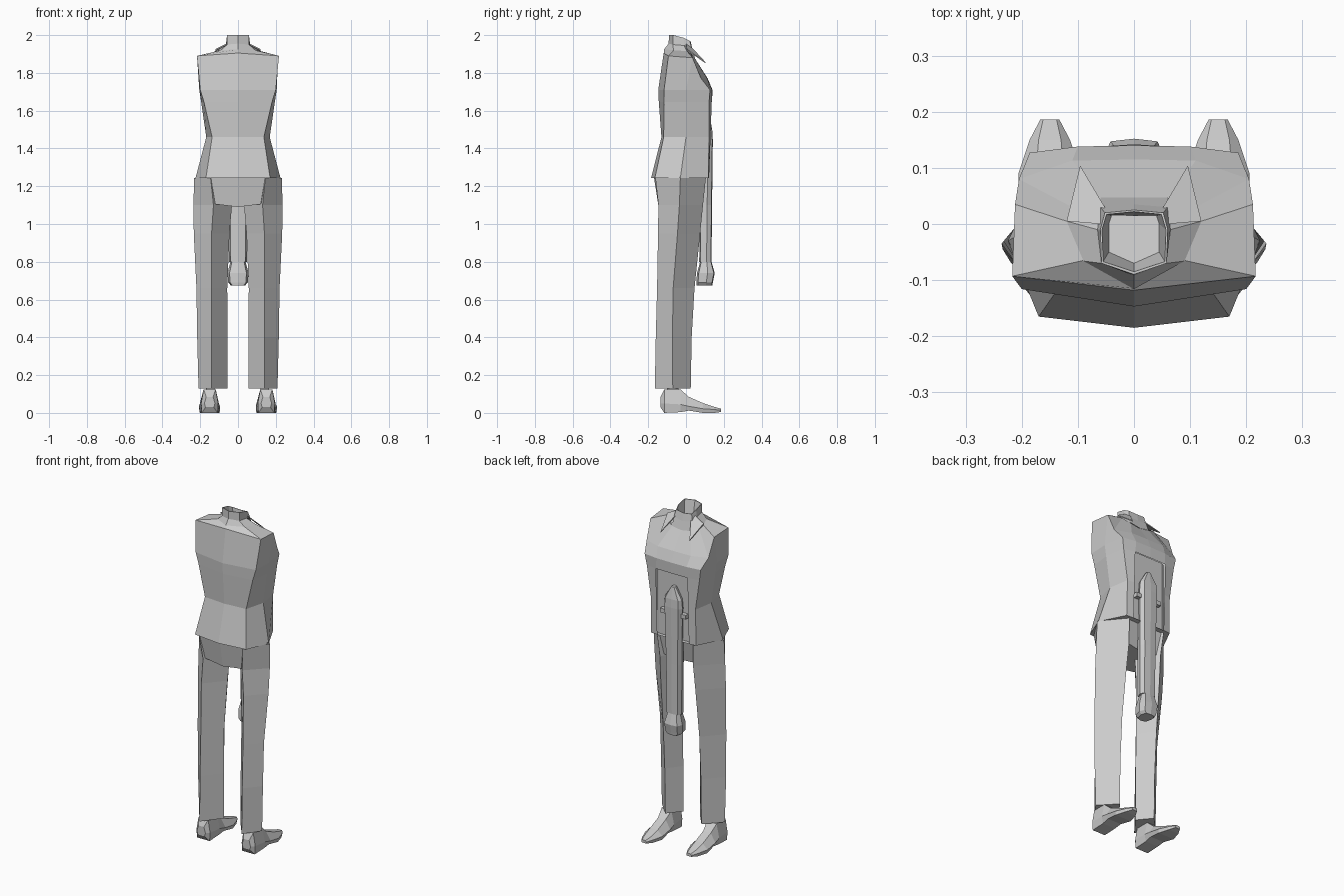
import bpy, bmesh

mat = bpy.data.materials.new("plain grey")
mat.diffuse_color = (0.6, 0.6, 0.6, 1)


def finish(name, bm):
    bmesh.ops.recalc_face_normals(bm, faces=bm.faces)
    me = bpy.data.meshes.new(name)
    bm.to_mesh(me)
    bm.free()
    me.materials.append(mat)
    ob = bpy.data.objects.new(name, me)
    bpy.context.collection.objects.link(ob)
    return ob


def loft(name, rings, caps=(True, True), skip=None):
    """Skin a stack of equal-length closed loops; skip(centre) drops faces."""
    bm = bmesh.new()
    loops = [[bm.verts.new(p) for p in r] for r in rings]
    n = len(rings[0])
    for a, b in zip(loops, loops[1:]):
        for i in range(n):
            j = (i + 1) % n
            bm.faces.new((a[i], a[j], b[j], b[i]))
    for use, lp in zip(caps, (loops[0], loops[-1])):
        if use:
            bm.faces.new(lp)
    bmesh.ops.remove_doubles(bm, verts=bm.verts, dist=0.0005)
    bmesh.ops.recalc_face_normals(bm, faces=bm.faces)
    if skip:
        gone = [f for f in bm.faces if skip(f.calc_center_median())]
        bmesh.ops.delete(bm, geom=gone, context='FACES')
    return finish(name, bm)


def sym(half):
    """Complete a half loop (back centre to front centre) across x = 0."""
    return half + [(-x, y, z) for x, y, z in half[-2:0:-1]]


def at(z, *pts):
    return [(x, y, z) for x, y in pts]


# Jacket: hem, waist, opening top, chest, shoulder, collar base
loft("jacket", [sym(r) for r in (
    at(1.243, (0, -.185), (.17, -.165), (.225, -.03), (.15, .118), (.105, .122), (0, .122)),
    at(1.46, (0, -.13), (.137, -.118), (.168, 0), (.148, .122), (.105, .13), (0, .13)),
    at(1.645, (0, -.144), (.18, -.117), (.195, 0), (.175, .122), (.105, .136), (0, .138)),
    at(1.71, (0, -.147), (.20, -.116), (.205, 0), (.186, .127), (.10, .138), (0, .14)),
    [(0, -.118, 1.905), (.217, -.093, 1.89), (.212, .035, 1.88), (.205, .08, 1.77),
     (.11, .113, 1.77), (0, .115, 1.77)],
    [(0, -.115, 1.925), (.09, -.065, 1.92), (.12, .005, 1.915), (.11, .03, 1.90),
     (.06, .045, 1.88), (0, .045, 1.87)])],
    caps=(True, False), skip=lambda c: c.z < 1.66 and c.y > .1 and abs(c.x) < .09)

# Shirt front set back inside the jacket opening
loft("shirt", [at(z, (-.13, .09), (.13, .09), (.11, .10), (-.11, .10)) for z in (1.243, 1.67)],
     caps=(False, False))

# Hollow collar around the neck, with a floor inside
loft("collar", [sym(r) for r in (
    [(0, -.07, 1.92), (.045, -.05, 1.92), (.045, 0, 1.91), (.04, .015, 1.91), (0, .015, 1.90)],
    [(0, -.085, 2.0), (.055, -.067, 2.0), (.057, -.01, 1.985), (.049, .017, 1.97), (0, .022, 1.965)],
    [(0, -.09, 2.0), (.058, -.07, 2.0), (.06, -.01, 1.985), (.052, .02, 1.97), (0, .025, 1.965)],
    [(0, -.092, 1.955), (.058, -.07, 1.95), (.065, -.01, 1.945), (.06, .03, 1.93), (0, .035, 1.92)],
    [(0, -.116, 1.925), (.09, -.066, 1.92), (.12, .005, 1.915), (.06, .047, 1.88), (0, .047, 1.87)])],
    caps=(True, False))

# Pointed collar tips
for s, side in ((1, "right"), (-1, "left")):
    loft(side + "_collar_tip", [[(s * x, y, z + d) for x, y, z in
         ((.12, .005, 1.92), (.096, .104, 1.85), (.052, .03, 1.93), (.06, 0, 1.95))]
         for d in (0, .006)])

# Seat of the trousers
loft("seat", [sym(r) for r in (
    [(0, -.145, 1.09), (.12, -.14, 1.105), (.13, -.03, 1.10), (.10, .07, 1.11), (0, .06, 1.10)],
    at(1.25, (0, -.17), (.145, -.16), (.225, -.03), (.12, .095), (0, .09)))], caps=(True, False))

# Trouser legs, four sided: outer, back, inner, front
leg = [
    at(.128, (.209, -.07), (.14, -.165), (.055, -.055), (.12, .025)),
    at(.40, (.216, -.072), (.14, -.16), (.056, -.055), (.12, .03)),
    at(.66, (.220, -.068), (.14, -.153), (.057, -.05), (.12, .045)),
    at(.95, (.234, -.045), (.14, -.148), (.045, -.035), (.115, .075)),
    at(1.10, (.236, -.035), (.13, -.146), (.032, -.03), (.11, .09)),
    at(1.243, (.232, -.03), (.145, -.162), (.03, -.03), (.12, .105))]

# Shoe sections along y: y, sole half width, wide half width, top half width, sole z, wide z, top z
shoe = ((-.135, .022, .028, .018, .03, .05, .085), (-.115, .042, .045, .032, 0, .05, .125),
        (-.03, .042, .050, .032, .004, .045, .125), (.015, .045, .056, .025, .012, .035, .085),
        (.09, .052, .056, .025, 0, .022, .052), (.15, .034, .036, .02, 0, .018, .032),
        (.186, .015, .017, .012, .005, .014, .022))

for s, side in ((1, "right"), (-1, "left")):
    loft(side + "_trouser_leg", [[(s * x, y, z) for x, y, z in r] for r in leg],
         caps=(True, False))
    loft(side + "_shoe", [[(s * .15 + a * w, y, z) for a, w, z in
         ((-1, b, z0), (1, b, z0), (1, m, z1), (1, t, z2), (-1, t, z2), (-1, m, z1))]
         for y, b, m, t, z0, z1, z2 in shoe])
    # Ankle
    loft(side + "_ankle", [at(z, *[(s * .145 + dx, y) for dx, y in
         ((-.025, -.10), (.02, -.10), (.02, -.04), (-.025, -.04))]) for z in (.10, .14)],
         caps=(False, False))
    # Small tab beside the sleeve
    loft(side + "_sleeve_tab", [at(z, *[(s * x, y) for x, y in
         ((.05, .10), (.085, .10), (.085, .125), (.05, .125))]) for z in (1.385, 1.41)])


def tube(name, rows):
    """Flat-fronted limb from rows of z, half width, back y, front y."""
    loft(name, [sym(at(z, (0, a), (w * .8, a * .9 + b * .1), (w, a * .4 + b * .6),
                       (w * .75, b * .95 + a * .05), (0, b)))
                for z, w, a, b in rows])


# Sleeve hanging down the front, and its hand
tube("sleeve", ((.80, .048, .070, .135), (1.10, .050, .072, .138),
                (1.44, .060, .085, .142), (1.49, .056, .09, .140), (1.56, .012, .10, .128)))
tube("hand", ((.675, .038, .055, .14), (.69, .052, .055, .142), (.74, .056, .058, .152),
              (.80, .040, .075, .135)))
